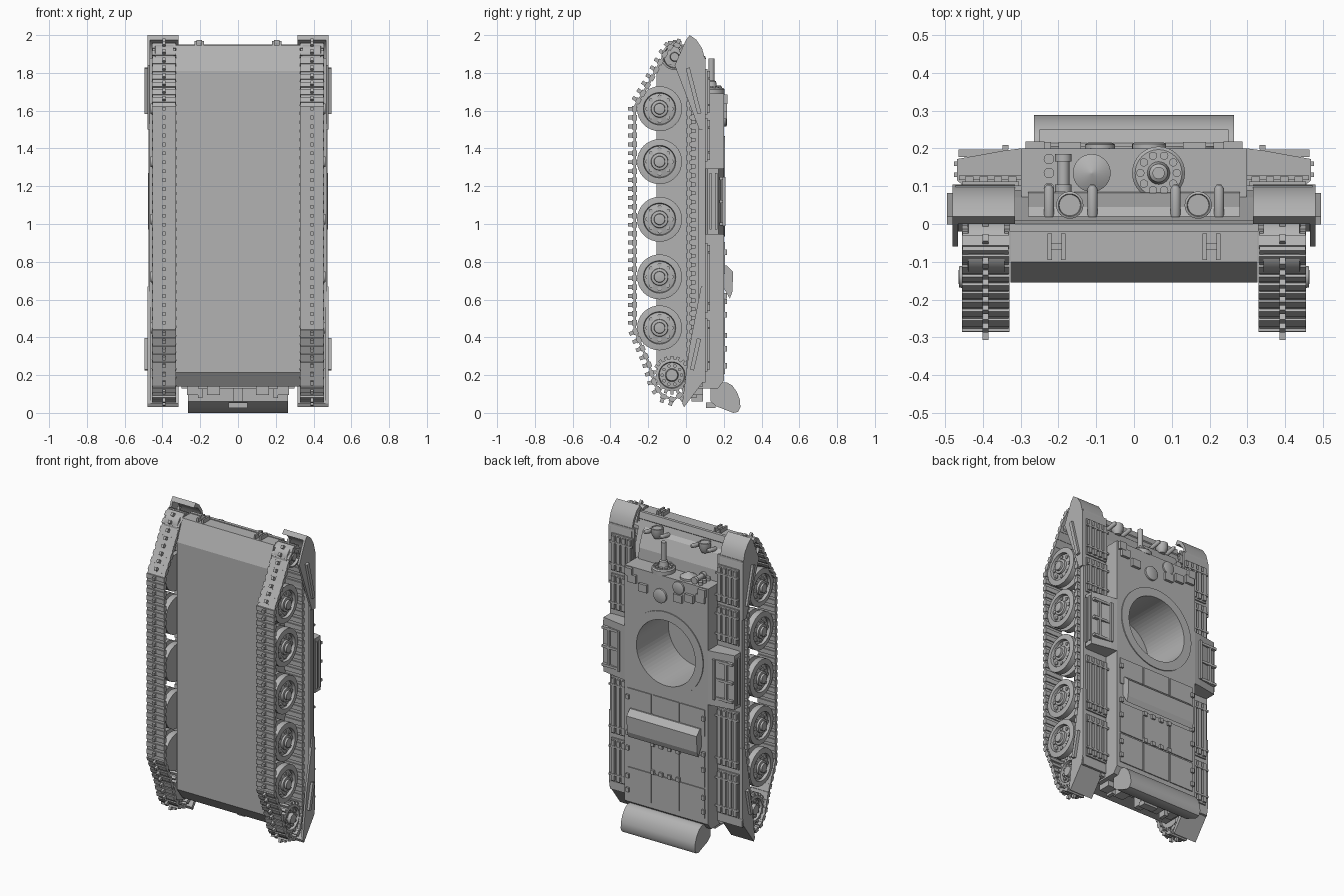
import bpy, bmesh
from math import pi, sin, cos, hypot, atan2
from mathutils import Matrix, Vector

old = bpy.data.objects.get("Cube")
if old:
    bpy.data.objects.remove(old)

GREY = (0.45, 0.45, 0.45, 1)
mat = bpy.data.materials.new("armour grey")
mat.use_nodes = True
mat.diffuse_color = GREY
mat.node_tree.nodes["Principled BSDF"].inputs["Base Color"].default_value = GREY


def finish(name, bm, smooth=False):
    bmesh.ops.recalc_face_normals(bm, faces=bm.faces)
    me = bpy.data.meshes.new(name)
    bm.to_mesh(me)
    bm.free()
    me.materials.append(mat)
    ob = bpy.data.objects.new(name, me)
    bpy.context.collection.objects.link(ob)
    if smooth:
        bpy.ops.object.select_all(action='DESELECT')
        ob.select_set(True)
        bpy.context.view_layer.objects.active = ob
        bpy.ops.object.shade_smooth_by_angle(angle=0.6)
    return ob


def add_box(bm, centre, size, turn=0):
    m = Matrix.Translation(centre) @ Matrix.Rotation(turn, 4, 'X') @ Matrix.Diagonal((*size, 1))
    bmesh.ops.create_cube(bm, size=1, matrix=m)


def boxes(name, items):
    """Each item is a centre and a size, optionally a turn about x."""
    bm = bmesh.new()
    for it in items:
        add_box(bm, *it)
    return finish(name, bm)


def prism(name, pts, a, b, axis='x', smooth=False):
    """Extrude a (y, z) outline along x, or an (x, y) outline along z."""
    bm = bmesh.new()
    put = (lambda p, t: (t, *p)) if axis == 'x' else (lambda p, t: (*p, t))
    lo, hi = ([bm.verts.new(put(p, t)) for p in pts] for t in (a, b))
    bm.faces.new(lo)
    bm.faces.new(hi)
    for i in range(len(pts)):
        j = (i + 1) % len(pts)
        bm.faces.new((lo[i], lo[j], hi[j], hi[i]))
    return finish(name, bm, smooth)


def lathe(bm, profile, centre, direction, segs=32):
    """Spin (radius, height) points about a direction."""
    m = Matrix.Translation(centre) @ Vector(direction).to_track_quat('Z', 'Y').to_matrix().to_4x4()
    rings = [[bm.verts.new(m @ Vector((r * cos(2 * pi * i / segs), r * sin(2 * pi * i / segs), h)))
              for i in range(segs)] for r, h in profile]
    for p, q in zip(rings, rings[1:]):
        for i in range(segs):
            j = (i + 1) % segs
            bm.faces.new((p[i], p[j], q[j], q[i]))
    bm.faces.new(rings[0])
    bm.faces.new(rings[-1])


def disc_ring(bm, count, radius, centre, direction, r, depth):
    """Bolts set round a circle."""
    q = Vector(direction).to_track_quat('Z', 'Y')
    for i in range(count):
        a = 2 * pi * i / count
        c = Vector(centre) + q @ Vector((radius * cos(a), radius * sin(a), 0))
        lathe(bm, [(r, -depth), (r, depth)], c, direction, 10)


# Hull and superstructure, cut by the round turret well
hull = prism("lower_hull", [(-.155, .215), (-.155, 1.81), (-.10, 1.945), (-.02, 1.945), (0, 1.92),
                            (.07, 1.70), (.09, 1.6), (.09, .14), (-.1, .14)], -.327, .327)
upper = prism("superstructure", [(.02, .13), (.02, 1.69), (.2, 1.69), (.2, .17), (.17, .13)], -.298, .298)
bm = bmesh.new()
lathe(bm, [(.21, -.12), (.21, .4)], (0, 0, 1.2), (0, 1, 0), 64)
well = finish("turret_well_cutter", bm)
well.hide_render = True
well.hide_set(True)
for ob in (hull, upper):
    cut = ob.modifiers.new("turret_well", 'BOOLEAN')
    cut.operation = 'DIFFERENCE'
    cut.solver = 'EXACT'
    cut.object = well
bm = bmesh.new()
lathe(bm, [(.265, .195), (.265, .206), (.21, .206), (.21, .195)], (0, 0, 1.2), (0, 1, 0), 64)
bm.faces.ensure_lookup_table()
bmesh.ops.delete(bm, geom=[f for f in bm.faces if len(f.verts) > 4], context='FACES')
finish("turret_ring", bm, True)

# Nose plate with its ledge
prism("nose_ledge", [(-.02, 1.93), (-.02, 1.95), (0, 1.95), (.01, 1.91), (0, 1.9)], -.33, .33)
prism("glacis_plate", [(.02, 1.69), (.02, 1.87), (.045, 1.85), (.08, 1.76), (.085, 1.69)], -.28, .28)

# Track path with links laid at an even pitch
path = [(-.07, 1.955), (-.115, 1.895), (-.19, 1.755), (-.272, 1.62), (-.272, .44), (-.20, .27),
        (-.165, .15), (-.125, .09), (-.065, .07), (-.01, .11), (.015, .2), (.015, 1.68), (0, 1.86), (-.03, 1.94)]
legs = [(Vector(p), Vector(path[(i + 1) % len(path)])) for i, p in enumerate(path)]
total = sum((b - a).length for a, b in legs)
COUNT = 84


def along(d):
    for a, b in legs:
        n = (b - a).length
        if d <= n:
            return a.lerp(b, d / n), (b - a) / n
        d -= n
    return legs[-1][1], (b - a) / n


for side, s in (("left", 1), ("right", -1)):
    X = s * .3925
    d = Vector((s, 0, 0))
    bm = bmesh.new()
    for a, b in legs:
        mid, v = (a + b) / 2, b - a
        add_box(bm, (X, mid.x, mid.y), (.122, .012, v.length + .006), atan2(-v.x, v.y))
    for i in range(COUNT):
        p, v = along((i + .5) * total / COUNT)
        turn = atan2(-v.x, v.y)
        add_box(bm, (X, p.x, p.y), (.126, .026, total / COUNT * .62), turn)
        tooth = p + Vector((-v.y, v.x)) * -.02
        add_box(bm, (X, tooth.x, tooth.y), (.016, .03, .02), turn)
    finish(side + "_track", bm)

    # Road wheels: paired dished discs with bolts and a hub
    bm = bmesh.new()
    for z in (1.61, 1.33, 1.025, .72, .45):
        lathe(bm, [(.04, -.055), (.119, -.055), (.119, -.015), (.06, -.015), (.06, .012), (.119, .012),
                   (.119, .05), (.093, .054), (.086, .054), (.082, .036), (.046, .044), (.044, .056),
                   (.03, .058), (.028, .07), (.014, .072)], (X, -.14, z), d)
        disc_ring(bm, 8, .064, (X + s * .042, -.14, z), d, .011, .005)
    finish(side + "_road_wheels", bm, True)

    # Front idler and toothed rear sprocket
    bm = bmesh.new()
    lathe(bm, [(.07, -.05), (.07, .045), (.06, .048), (.056, .03), (.025, .034), (.022, .055)], (X, -.06, 1.885), d)
    disc_ring(bm, 6, .04, (X + s * .034, -.06, 1.885), d, .009, .005)
    finish(side + "_idler", bm, True)
    bm = bmesh.new()
    lathe(bm, [(.085, -.05), (.085, .045), (.07, .048), (.066, .03), (.035, .034), (.03, .056)], (X, -.075, .2), d)
    disc_ring(bm, 10, .051, (X + s * .036, -.075, .2), d, .009, .006)
    for i in range(18):
        a = i * pi / 9
        add_box(bm, (X, -.075 - sin(a) * .091, .2 + cos(a) * .091), (.09, .016, .022), a)
    finish(side + "_sprocket", bm, True)

    # Fender shelf, front and rear mudguards with side skirts
    boxes(side + "_fender", [((s * .385, .095, 1.02), (.175, .014, 1.72)),
                             ((s * .462, .082, 1.02), (.012, .03, 1.72))])
    prism(side + "_front_guard", [(.02, 2), (.055, 1.975), (.085, 1.93), (.104, 1.86), (.104, 1.5),
                                  (.09, 1.5), (.09, 1.86), (.07, 1.92), (.04, 1.96), (.0, 1.975)],
          s * .315, s * .48, smooth=True)
    prism(side + "_front_skirt", [(.02, 2), (.055, 1.975), (.085, 1.93), (.104, 1.86), (.104, 1.5),
                                  (.07, 1.5), (-.06, 1.84), (0, 1.975)], s * .466, s * .48)
    prism(side + "_rear_guard", [(-.01, .03), (.095, .17), (.104, .22), (.104, .67), (.09, .67), (.09, .22),
                                 (-.02, .05)], s * .315, s * .478)
    prism(side + "_rear_skirt", [(-.01, .03), (.095, .17), (.104, .22), (.104, .67), (.08, .67), (.02, .36),
                                 (-.02, .05)], s * .464, s * .478)
    boxes(side + "_skirt_strips", [((s * .484, .04, 1.705), (.022, .022, .25), .25),
                                   ((s * .484, .05, .31), (.022, .022, .17), -.22)])

    # Ribbed stowage panels along the fender
    items = []
    for lo, hi in ((.22, .5), (.53, .9), (1.33, 1.56), (1.58, 1.82)):
        zc, h = (lo + hi) / 2, hi - lo
        items.append(((s * .38, .106, zc), (.15, .014, h)))
        items += [((s * (.322 + .038 * k), .118, zc), (.022, .016, h - .02)) for k in range(4)]
        items += [((s * .38, .122, z), (.165, .012, .012)) for z in (lo + .05, hi - .05)]
    boxes(side + "_fender_panels", items)

    # Raised centre locker with rail and latches
    prism(side + "_locker", [(s * .298, .1), (s * .298, .2), (s * .34, .195), (s * .468, .172),
                             (s * .468, .115), (s * .45, .1)], .945, 1.295, 'z')
    rail = [((s * x, y, 1.12), (.016, .012, .26)) for x, y in ((.34, .203), (.42, .19))]
    rail += [((s * .40, .187, z), (.13, .02, .016)) for z in (1.0, 1.12, 1.24)]
    rail += [((s * .472, y, 1.12), (.01, .012, .3)) for y in (.13, .16)]
    boxes(side + "_locker_rail", rail)

    # Head lamp between two guard posts, and tow eye
    bm = bmesh.new()
    lathe(bm, [(.02, -.03), (.036, 0), (.036, .035), (.03, .038), (.028, .032)], (s * .17, .05, 1.87), (0, 0, 1))
    for x in (.11, .225):
        lathe(bm, [(.013, -.03), (.013, .045), (.006, .055)], (s * x, .05, 1.87), (0, 1, .2), 12)
    finish(side + "_head_lamp", bm, True)
    boxes(side + "_tow_eye", [((s * (.205 + e), -.06, 1.945), (.012, .07, .05)) for e in (-.018, .018)]
          + [((s * .205, -.06, 1.965), (.03, .018, .018))])

# Hull gun with bolted mount
bm = bmesh.new()
lathe(bm, [(.07, -.01), (.07, .018), (.062, .025), (.03, .025), (.024, .06), (.016, .065), (.016, .18), (.01, .18)],
      (.065, .135, 1.695), (0, 0, 1))
disc_ring(bm, 10, .048, (.065, .135, 1.722), (0, 0, 1), .011, .006)
finish("hull_gun", bm, True)

# Conical driver's cover and the upright cylinder beside it
bm = bmesh.new()
lathe(bm, [(.05, -.01), (.05, .008), (.003, .035)], (-.112, .135, 1.695), (0, 0, 1))
lathe(bm, [(.022, -.05), (.022, -.03), (.016, -.03), (.016, .03), (.022, .03), (.022, .05)],
      (-.187, .135, 1.71), (0, 1, 0), 20)
for y in (.095, .135, .172):
    lathe(bm, [(.014, -.01), (.014, .015)], (-.225, y, 1.695), (0, 0, 1), 14)
finish("driver_cover", bm, True)

# Roof periscopes, vent and front corner plates
bm = bmesh.new()
for x, z in ((.24, 1.62), (.16, 1.58), (-.09, 1.58), (-.17, 1.6), (-.25, 1.62)):
    add_box(bm, (x, .205, z), (.06, .024, .05))
lathe(bm, [(.045, 0), (.045, .012), (.038, .016)], (.04, .2, 1.56), (0, 1, 0), 28)
lathe(bm, [(.04, 0), (.04, .01), (.032, .014)], (-.09, .2, 1.645), (0, 1, 0), 28)
for s in (1, -1):
    add_box(bm, (s * .262, .208, 1.66), (.05, .022, .05))
finish("roof_fittings", bm, True)

# Engine deck plates with hinges and side catches
items = [((x, .201, z), (w, .01, h)) for x, w in ((-.19, .17), (0, .19), (.19, .17))
         for z, h in ((.3, .19), (.505, .2), (.82, .17))]
items += [((x, .208, z), (.024, .02, .026)) for z in (.41, .59) for x in (-.09, -.03, .03, .09)]
items += [((s * .27, .208, z), (.02, .018, .028)) for s in (1, -1) for z in (.25, .34, .52, .62, .85)]
boxes("engine_deck", items)
prism("air_intake_cowl", [(.2, .78), (.215, .78), (.25, .745), (.245, .64), (.232, .605), (.2, .66)], -.25, .25)

# Rear exhaust deflector and hull fittings
prism("exhaust_deflector", [(.13, .13), (.19, .16), (.215, .162), (.245, .145), (.27, .11), (.285, .07), (.288, .03),
                            (.275, .005), (.25, 0), (.16, .035), (.13, .06)], -.265, .265, smooth=True)
items = [((0, .13, .04), (.1, .05, .03)), ((0, .06, .10), (.05, .06, .08))]
for s in (1, -1):
    items += [((s * x, .05, .12), (w, .08, .05)) for x, w in ((.13, .07), (.24, .06))]
    items += [((s * .2, .03, .105), (.025, .05, .05))]
boxes("rear_fittings", items)
